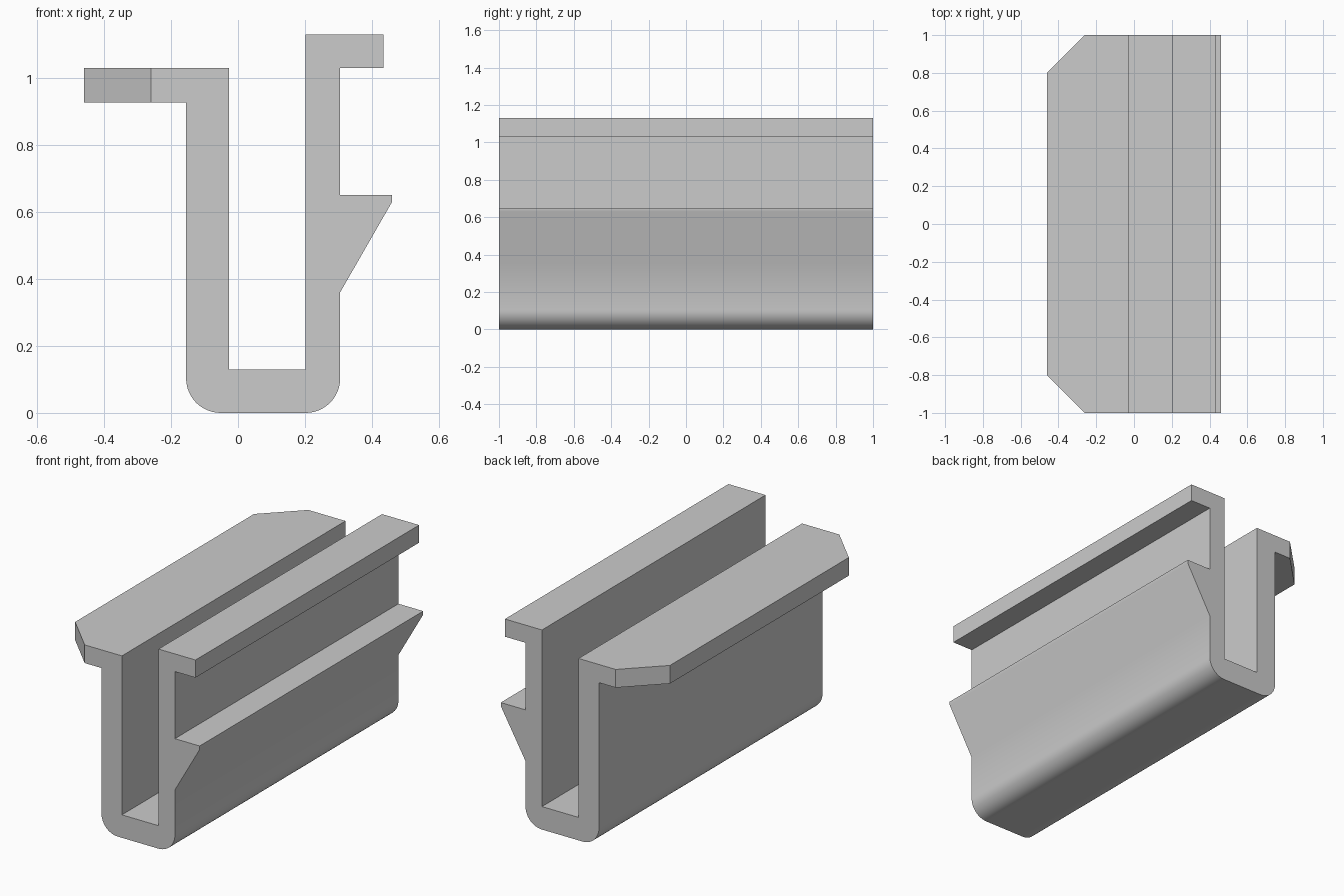
import bpy, bmesh
from math import sin, cos, pi, radians

cube = bpy.data.objects.get("Cube")
if cube:
    bpy.data.objects.remove(cube, do_unlink=True)

HALF_LENGTH = 1.0
TAB_X = -0.46
CORNER_CUT = 0.2


def arc(cx, cz, radius, start, steps=12):
    """Quarter circle, counter-clockwise from the start angle."""
    return [(cx + radius * cos(start + i * pi / 2 / steps),
             cz + radius * sin(start + i * pi / 2 / steps)) for i in range(steps + 1)]


# Cross-section: tab, channel with rounded base, snap barb, top lip
profile = [(TAB_X, 1.03), (TAB_X, 0.927), (-0.155, 0.927)]
profile += arc(-0.052, 0.103, 0.103, pi)
profile += arc(0.202, 0.103, 0.103, 1.5 * pi)
profile += [(0.305, 0.36), (0.46, 0.63), (0.46, 0.65), (0.305, 0.65),
            (0.305, 1.03), (0.434, 1.03), (0.434, 1.13), (0.202, 1.13),
            (0.202, 0.13), (-0.027, 0.13), (-0.027, 1.03)]

# Extrude the section along the length
bm = bmesh.new()
front = bm.faces.new([bm.verts.new((x, -HALF_LENGTH, z)) for x, z in profile])
result = bmesh.ops.extrude_face_region(bm, geom=[front], use_keep_orig=True)
moved = [g for g in result["geom"] if isinstance(g, bmesh.types.BMVert)]
bmesh.ops.translate(bm, verts=moved, vec=(0, 2 * HALF_LENGTH, 0))

# Cut the two outer corners of the tab
corners = [e for e in bm.edges
           if all(abs(v.co.x - TAB_X) < 1e-4 for v in e.verts)
           and abs(e.verts[0].co.y - e.verts[1].co.y) < 1e-4]
bmesh.ops.bevel(bm, geom=corners, offset=CORNER_CUT, offset_type='OFFSET',
                segments=1, affect='EDGES', profile=0.5)
# Offset is measured square to the edge, so each side loses the same length
bmesh.ops.recalc_face_normals(bm, faces=bm.faces)

mesh = bpy.data.meshes.new("clip_channel")
bm.to_mesh(mesh)
bm.free()
channel = bpy.data.objects.new("clip_channel", mesh)
bpy.context.collection.objects.link(channel)

# Plain grey material
grey = bpy.data.materials.new("plain_grey")
grey.use_nodes = True
colour = (0.6, 0.6, 0.6, 1)
grey.diffuse_color = colour
grey.node_tree.nodes["Principled BSDF"].inputs["Base Color"].default_value = colour
mesh.materials.append(grey)

# Smooth the rounded base and barb slope, keep the other edges sharp
bpy.ops.object.select_all(action='DESELECT')
channel.select_set(True)
bpy.context.view_layer.objects.active = channel
bpy.ops.object.shade_smooth_by_angle(angle=radians(35))
